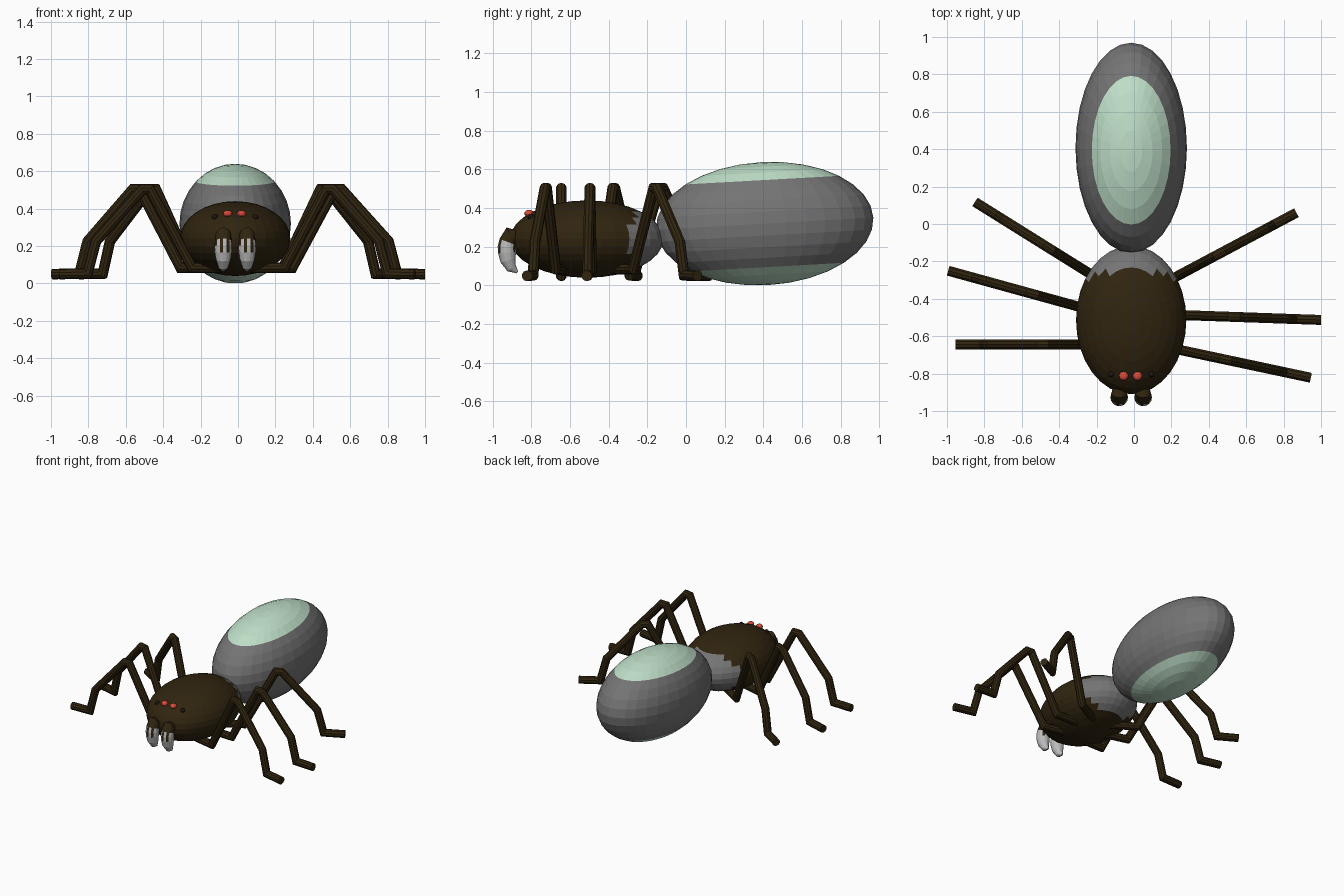
import bpy, bmesh, math
from mathutils import Vector, Matrix

if "Cube" in bpy.data.objects:
    bpy.data.objects.remove(bpy.data.objects["Cube"])


def material(name, rgb):
    m = bpy.data.materials.new(name)
    m.diffuse_color = (*rgb, 1)
    m.use_nodes = True
    m.node_tree.nodes["Principled BSDF"].inputs["Base Color"].default_value = m.diffuse_color
    return m


BROWN = material("dark brown", (0.030, 0.018, 0.005))
GREY = material("mid grey", (0.175, 0.175, 0.175))
GREEN = material("pale green", (0.52, 0.74, 0.58))
RED = material("eye red", (0.72, 0.07, 0.045))
BLACK = material("eye black", (0.012, 0.008, 0.006))
SILVER = material("fang silver", (0.50, 0.50, 0.50))


def finish(name, bm, mats, rule=None):
    """Turn a bmesh into an object; rule(face centre) picks the material slot."""
    bmesh.ops.recalc_face_normals(bm, faces=bm.faces)
    if rule:
        for f in bm.faces:
            f.material_index = rule(f.calc_center_median())
    me = bpy.data.meshes.new(name)
    bm.to_mesh(me)
    bm.free()
    for m in mats:
        me.materials.append(m)
    ob = bpy.data.objects.new(name, me)
    bpy.context.collection.objects.link(ob)
    return ob


def ellipsoid(name, centre, radii, mats, rule=None, segs=32, rings=16):
    bm = bmesh.new()
    bmesh.ops.create_uvsphere(bm, u_segments=segs, v_segments=rings, radius=1)
    bmesh.ops.scale(bm, vec=radii, verts=bm.verts)
    ob = finish(name, bm, mats, rule)
    ob.location = centre
    return ob


def sweep(name, path, radii, side, mats, sides=10, rule=None):
    """Mitred tube along a planar path; side is the normal of its plane."""
    bm = bmesh.new()
    pts = [Vector(p) for p in path]
    rings = []
    for i, p in enumerate(pts):
        a = (p - pts[i - 1]).normalized() if i else (pts[1] - p).normalized()
        b = (pts[i + 1] - p).normalized() if i < len(pts) - 1 else a
        t = (a + b).normalized()
        n = side.cross(t) / max(t.dot(a), 0.6)
        rings.append([bm.verts.new(p + radii[i] * (
            n * math.cos(math.tau * k / sides) + side * math.sin(math.tau * k / sides)))
            for k in range(sides)])
    for r, s in zip(rings, rings[1:]):
        for k in range(sides):
            j = (k + 1) % sides
            bm.faces.new((r[k], r[j], s[j], s[k]))
    bm.faces.new(rings[0])
    bm.faces.new(rings[-1])
    return finish(name, bm, mats, rule)


CX = -0.015  # body centre line

# Abdomen: grey with green caps above and below 45 degrees
abdomen = ellipsoid("abdomen", (CX, 0.407, 0.32), (0.298, 0.563, 0.3185), (GREY, GREEN),
                    lambda c: 1 if abs(c.z) > 0.225 else 0)
abdomen.rotation_euler.x = math.radians(3.2)

# Head and thorax: brown with a ragged grey patch at the back
ellipsoid("head_thorax", (CX, -0.513, 0.24), (0.295, 0.397, 0.20), (BROWN, GREY),
          lambda c: 1 if c.y > 0.183 + 0.6 * abs(c.z) else 0)

# Eyes: two large red ones, two small dark ones
for s, label in ((-1, "left"), (1, "right")):
    ellipsoid(f"red_eye_{label}", (CX - 0.003 + s * 0.037, -0.812, 0.373),
              (0.025, 0.025, 0.018), (RED,), segs=12, rings=8)
    ellipsoid(f"dark_eye_{label}", (CX + s * 0.108, -0.803, 0.355),
              (0.016, 0.016, 0.016), (BLACK,), segs=12, rings=8)

# Fangs: curved horns, brown at the top with a ragged edge to silver
FANG = [(-0.86, 0.25, 0.03), (-0.905, 0.255, 0.042), (-0.922, 0.225, 0.045),
        (-0.927, 0.20, 0.047), (-0.926, 0.17, 0.046), (-0.92, 0.13, 0.040),
        (-0.902, 0.09, 0.026), (-0.872, 0.068, 0.006)]
for s, label in ((-1, "left"), (1, "right")):
    x = CX + s * 0.064
    sweep(f"fang_{label}", [(x, y, z) for y, z, r in FANG], [r for y, z, r in FANG],
          Vector((1, 0, 0)), (BROWN, SILVER), sides=16,
          rule=lambda c, x=x: 1 if c.z < 0.205 + 0.022 * math.sin((c.x - x) * 190) else 0)

# Legs: one profile (distance back from the tip, height), placed by tip and heading
LEG = [(0, 0.05), (0.15, 0.053), (0.195, 0.225), (0.445, 0.503), (0.485, 0.503),
       (0.71, 0.085), (0.99, 0.085)]
LEGS = {"front_left_leg": (-0.955, -0.645, 180), "middle_left_leg": (-0.993, -0.25, 164.6),
        "rear_left_leg": (-0.85, 0.118, 148), "front_right_leg": (0.945, -0.822, -12),
        "middle_right_leg": (1.0, -0.513, -2), "rear_right_leg": (0.868, 0.06, 28)}
for name, (tx, ty, deg) in LEGS.items():
    d = Vector((math.cos(math.radians(deg)), math.sin(math.radians(deg)), 0))
    path = [Vector((tx, ty, z)) - d * back for back, z in LEG]
    sweep(name, path, [0.028] * len(path), d.cross(Vector((0, 0, 1))), (BROWN,))
